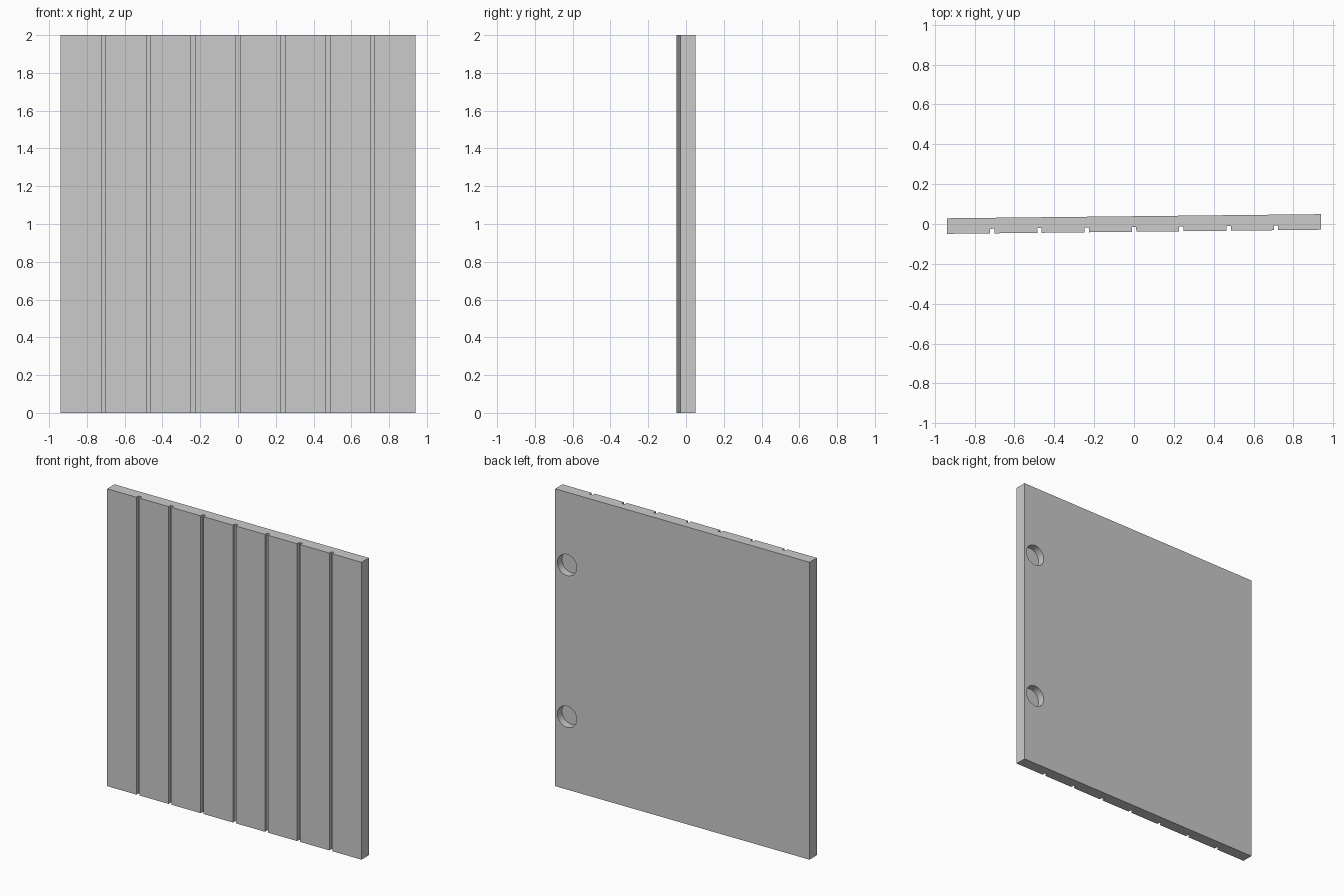
import bpy, bmesh, math
from mathutils import Matrix

if "Cube" in bpy.data.objects:
    bpy.data.objects.remove(bpy.data.objects["Cube"])

HW, HT, H = 0.939, 0.039, 2.0            # half width, half thickness, height
GROOVE_W, GROOVE_D, PITCH = 0.022, 0.023, 0.2375
SWING = math.radians(0.63)               # panel stands very slightly ajar


def new_object(name, bm):
    mesh = bpy.data.meshes.new(name)
    bmesh.ops.recalc_face_normals(bm, faces=bm.faces)
    bm.to_mesh(mesh)
    bm.free()
    obj = bpy.data.objects.new(name, mesh)
    bpy.context.collection.objects.link(obj)
    return obj


# Door panel: plan outline with seven grooves in the front, extruded upward
outline = [(-HW, HT), (-HW, -HT)]
for i in range(-3, 4):
    a, b = i * PITCH - GROOVE_W / 2, i * PITCH + GROOVE_W / 2
    outline += [(a, -HT), (a, -HT + GROOVE_D), (b, -HT + GROOVE_D), (b, -HT)]
outline += [(HW, -HT), (HW, HT)]

bm = bmesh.new()
base = bm.faces.new([bm.verts.new((x, y, 0)) for x, y in outline])
top = bmesh.ops.extrude_face_region(bm, geom=[base])["geom"]
bmesh.ops.translate(bm, vec=(0, 0, H),
                    verts=[g for g in top if isinstance(g, bmesh.types.BMVert)])
panel = new_object("grooved_door_panel", bm)

# Hinge cup holes: two blind round pockets in the back near the right edge
CUP_DEPTH, CUP_R = 0.05, 0.071
bm = bmesh.new()
for z in (0.49, 1.51):
    place = (Matrix.Translation((HW - 0.087, HT, z))
             @ Matrix.Rotation(math.pi / 2, 4, 'X'))
    bmesh.ops.create_cone(bm, cap_ends=True, segments=48, radius1=CUP_R,
                          radius2=CUP_R, depth=CUP_DEPTH * 2, matrix=place)
cutter = new_object("hinge_cup_cutter", bm)
cutter.hide_render = True

mod = panel.modifiers.new("hinge_cups", 'BOOLEAN')
mod.operation, mod.solver, mod.object = 'DIFFERENCE', 'EXACT', cutter
bpy.context.view_layer.objects.active = panel
panel.select_set(True)
bpy.ops.object.modifier_apply(modifier=mod.name)
bpy.data.objects.remove(cutter)

panel.rotation_euler.z = SWING
bpy.ops.object.shade_smooth_by_angle(angle=math.radians(30))
